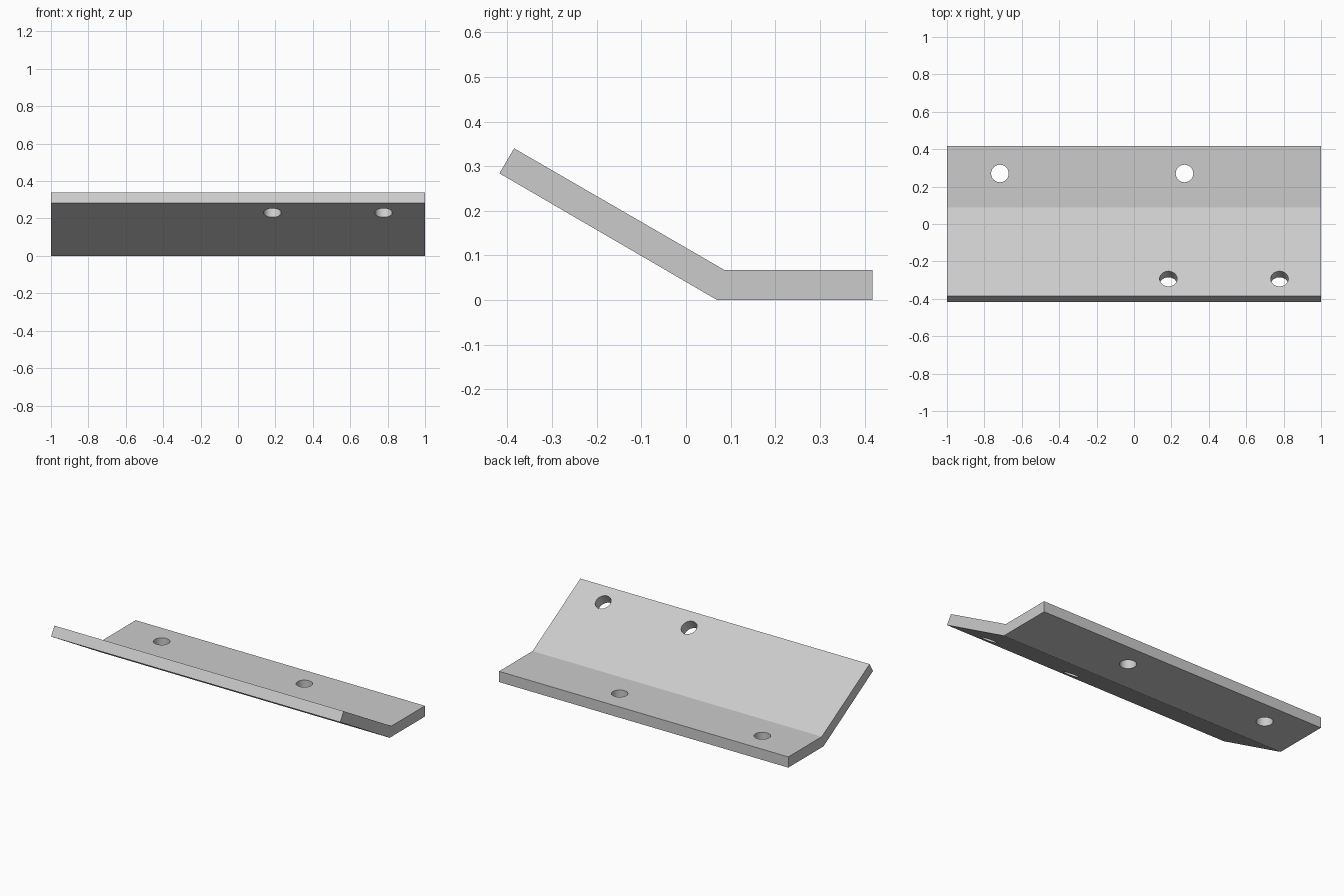
import bpy
import bmesh
from math import radians
from mathutils import Matrix

if "Cube" in bpy.data.objects:
    bpy.data.objects.remove(bpy.data.objects["Cube"], do_unlink=True)

HALF_LENGTH = 1.0
BEND = radians(30)
HOLE_RADIUS = 0.047

grey = bpy.data.materials.new("light grey metal")
grey.use_nodes = True
colour = (0.6, 0.6, 0.6, 1)
grey.diffuse_color = colour
grey.node_tree.nodes["Principled BSDF"].inputs["Base Color"].default_value = colour


def make_object(name, bm):
    bmesh.ops.recalc_face_normals(bm, faces=bm.faces)
    mesh = bpy.data.meshes.new(name)
    bm.to_mesh(mesh)
    bm.free()
    mesh.materials.append(grey)
    obj = bpy.data.objects.new(name, mesh)
    bpy.context.scene.collection.objects.link(obj)
    return obj


# Bent plate: side profile (y, z) extruded along x
profile = [(0.418, 0), (0.418, 0.067), (0.087, 0.067),
           (-0.385, 0.34), (-0.418, 0.284), (0.07, 0)]
bm = bmesh.new()
face = bm.faces.new([bm.verts.new((-HALF_LENGTH, y, z)) for y, z in profile])
side = bmesh.ops.extrude_face_region(bm, geom=[face])
moved = [v for v in side["geom"] if isinstance(v, bmesh.types.BMVert)]
bmesh.ops.translate(bm, verts=moved, vec=(2 * HALF_LENGTH, 0, 0))
plate = make_object("bent_plate", bm)

# Hole cutters: two in the flat flange, two square to the sloped flange
bm = bmesh.new()
holes = [(-0.717, 0.27, 0.033, 0), (0.27, 0.27, 0.033, 0),
         (0.184, -0.309, 0.259, -BEND), (0.778, -0.309, 0.259, -BEND)]
for x, y, z, tilt in holes:
    bmesh.ops.create_cone(
        bm, cap_ends=True, segments=40, depth=0.16,
        radius1=HOLE_RADIUS, radius2=HOLE_RADIUS,
        matrix=Matrix.Translation((x, y, z)) @ Matrix.Rotation(tilt, 4, "X"))
cutter = make_object("hole_cutter", bm)
cutter.hide_render = True
cutter.hide_set(True)

# Cut the holes and round their walls
cut = plate.modifiers.new("bolt_holes", "BOOLEAN")
cut.operation = "DIFFERENCE"
cut.solver = "EXACT"
cut.object = cutter
bpy.context.view_layer.objects.active = plate
plate.select_set(True)
bpy.ops.object.modifier_apply(modifier=cut.name)
bpy.data.objects.remove(cutter, do_unlink=True)
bpy.ops.object.shade_smooth_by_angle(angle=radians(20))
